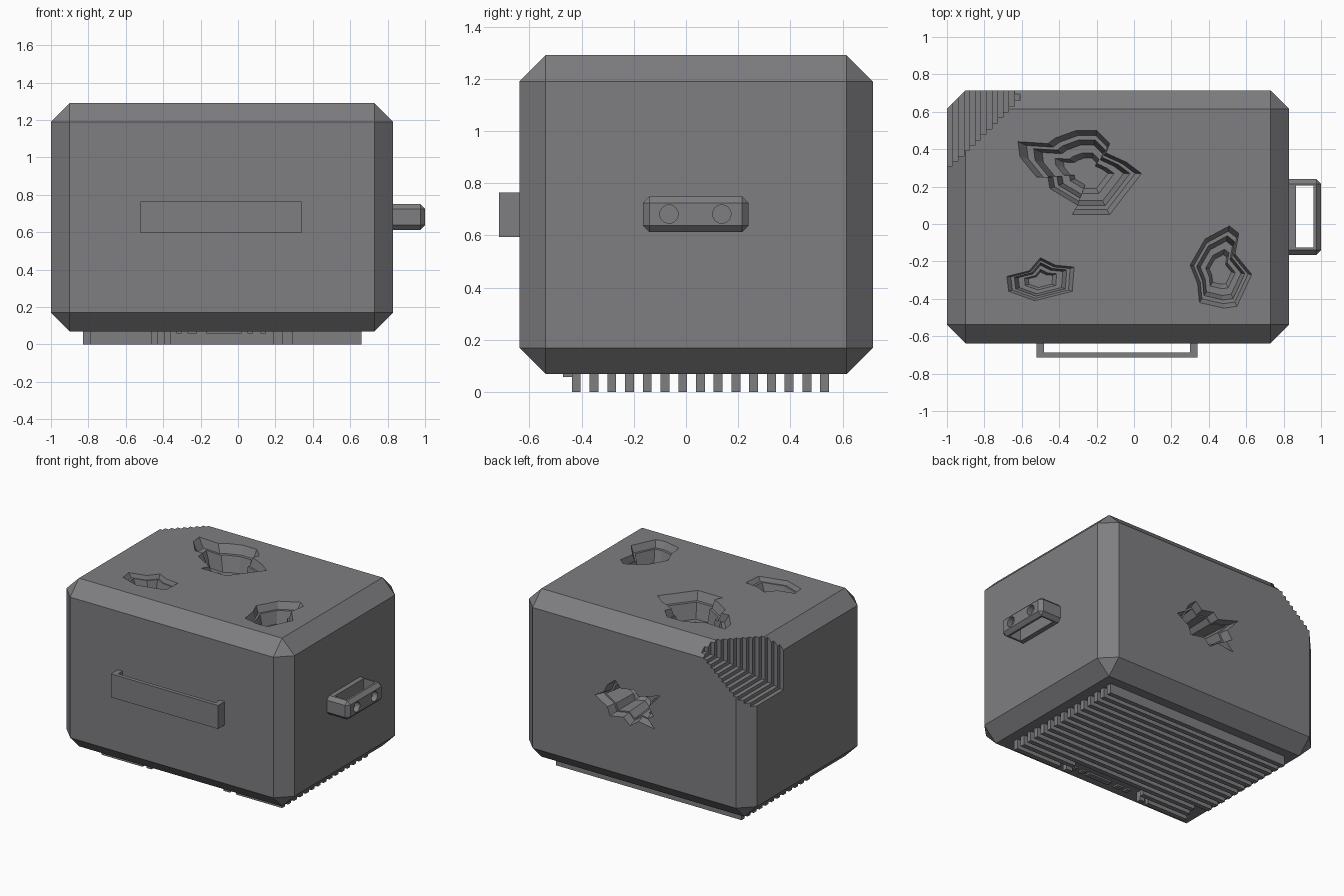
import bpy, bmesh, math
from mathutils import Matrix, Vector

if "Cube" in bpy.data.objects:
    bpy.data.objects.remove(bpy.data.objects["Cube"])

dark = bpy.data.materials.new("dark_grey")
dark.diffuse_color = (0.21, 0.21, 0.222, 1)
dark.use_nodes = True
dark.node_tree.nodes["Principled BSDF"].inputs["Base Color"].default_value = dark.diffuse_color


def finish(bm, name):
    bmesh.ops.recalc_face_normals(bm, faces=bm.faces[:])
    me = bpy.data.meshes.new(name)
    bm.to_mesh(me)
    bm.free()
    me.materials.append(dark)
    ob = bpy.data.objects.new(name, me)
    bpy.context.collection.objects.link(ob)
    return ob


def add_box(bm, x0, x1, y0, y1, z0, z1):
    c = Vector(((x0 + x1) / 2, (y0 + y1) / 2, (z0 + z1) / 2))
    m = Matrix.Translation(c) @ Matrix.Diagonal((x1 - x0, y1 - y0, z1 - z0, 1))
    bmesh.ops.create_cube(bm, size=1, matrix=m)


def box(name, *dims, bevel=0):
    bm = bmesh.new()
    add_box(bm, *dims)
    if bevel:
        bmesh.ops.bevel(bm, geom=bm.edges[:], offset=bevel, segments=1,
                        profile=0.5, affect='EDGES')
    return finish(bm, name)


def cut(target, cutter):
    mod = target.modifiers.new("cut", 'BOOLEAN')
    mod.operation = 'DIFFERENCE'
    mod.solver = 'EXACT'
    mod.object = cutter
    bpy.context.view_layer.objects.active = target
    bpy.ops.object.modifier_apply(modifier=mod.name)
    bpy.data.objects.remove(cutter, do_unlink=True)


def crater(outline, centre, tiers, place):
    """Stepped pit: the outline shrinks towards its centre tier by tier."""
    bm = bmesh.new()
    rings = []
    for s, d in tiers:
        rings.append([bm.verts.new(place(centre[0] + (u - centre[0]) * s,
                                         centre[1] + (v - centre[1]) * s, d))
                      for u, v in outline])
    n = len(outline)
    for a, b in zip(rings, rings[1:]):
        for i in range(n):
            j = (i + 1) % n
            bm.faces.new((a[i], a[j], b[j], b[i]))
    bm.faces.new(rings[0])
    bm.faces.new(rings[-1])
    return finish(bm, "crater_cutter")


# Main chamfered block
body = box("body", -1.0, 0.83, -0.638, 0.715, 0.07, 1.29, bevel=0.1)

# Stepped pits in the top face
TOP, BACK = 1.29, 0.715
pits = [
    ([(-.62, .44), (-.46, .43), (-.42, .46), (-.31, .5), (-.2, .5), (-.13, .43),
      (-.15, .38), (-.04, .33), (.04, .27), (-.13, .05), (-.33, .05), (-.3, .1),
      (-.45, .19), (-.46, .25), (-.52, .25), (-.61, .36)], (-.24, .27), 1.0),
    ([(.51, -.01), (.56, -.05), (.54, -.16), (.63, -.27), (.55, -.44), (.48, -.45),
      (.35, -.42), (.34, -.32), (.3, -.22), (.38, -.08)], (.46, -.25), 0.8),
    ([(-.68, -.28), (-.56, -.25), (-.5, -.18), (-.42, -.22), (-.32, -.23),
      (-.33, -.36), (-.53, -.41), (-.67, -.36)], (-.5, -.3), 0.5),
]
TIERS = [(1, -.02), (1, 0), (.88, .06), (.78, .06), (.66, .17), (.48, .17), (.36, .22)]
for outline, centre, k in pits:
    cut(body, crater(outline, centre, [(s, d * k) for s, d in TIERS],
                     lambda u, v, d: (u, v, TOP - d)))

# Ragged pit in the back face
back_outline = [(.23, .69), (.16, .73), (.13, .79), (.07, .84), (.02, .79), (-.08, .81),
                (-.12, .77), (-.29, .82), (-.2, .72), (-.24, .66), (-.19, .63),
                (-.25, .57), (-.12, .59), (-.05, .54), (0, .59), (.11, .57), (.13, .63)]
cut(body, crater(back_outline, (-.02, .69),
                 [(1, -.02), (1, 0), (.9, .06), (.82, .06), (.72, .24), (.5, .26)],
                 lambda u, v, d: (u, BACK - d, v)))

# Stair-stepped break at the back left top corner
STEPS = 13
for i in range(STEPS):
    t = i / (STEPS - 1)
    x = -0.97 + 0.36 * t
    cut(body, box("corner_cutter", -1.3, x, 0.31 + 0.35 * t ** 1.05, 1.0,
                  0.9 + 0.31 * t, 1.6))
cut(body, box("chip_cutter", -0.8, -0.595, 0.68, 1.0, 1.23, 1.6))

# Cooling ribs below, with the front ones broken
bm = bmesh.new()
for i in range(15):
    y = -0.42 + i * 0.0679
    spans = [(-0.83, 0.66)]
    if i == 0:
        spans = [(-0.79, -0.46), (-0.43, -0.39), (0.19, 0.24), (0.29, 0.66)]
    elif i == 1:
        spans = [(-0.76, -0.36), (0.22, 0.66)]
    elif i == 2:
        spans = [(-0.74, 0.66)]
    for a, b in spans:
        add_box(bm, a, b, y - 0.017, y + 0.017, 0, 0.08)
finish(bm, "bottom_ribs")

# Rubble left along the broken front rib
bm = bmesh.new()
for a, b in [(-.33, -.3), (-.27, -.22), (-.17, .02), (.05, .08), (.12, .15)]:
    add_box(bm, a, b, -0.47, -0.43, 0.058, 0.08)
finish(bm, "broken_rib_pieces")

# Flat bracket handle on the front
front = box("front_handle", -0.52, 0.34, -0.715, -0.63, 0.595, 0.765)
cut(front, box("handle_cutter", -0.48, 0.30, -0.687, -0.5, 0.5, 0.9))

# Bevelled loop handle on the right with two round holes
side = box("side_handle", 0.80, 1.0, -0.165, 0.24, 0.613, 0.75, bevel=0.025)
cut(side, box("handle_cutter", 0.865, 0.96, -0.125, 0.205, 0.5, 0.9))
for y in (-0.065, 0.137):
    bm = bmesh.new()
    m = Matrix.Translation((0.985, y, 0.682)) @ Matrix.Rotation(math.pi / 2, 4, 'Y')
    bmesh.ops.create_cone(bm, cap_ends=True, segments=24, radius1=0.035,
                          radius2=0.035, depth=0.1, matrix=m)
    cut(side, finish(bm, "hole_cutter"))
